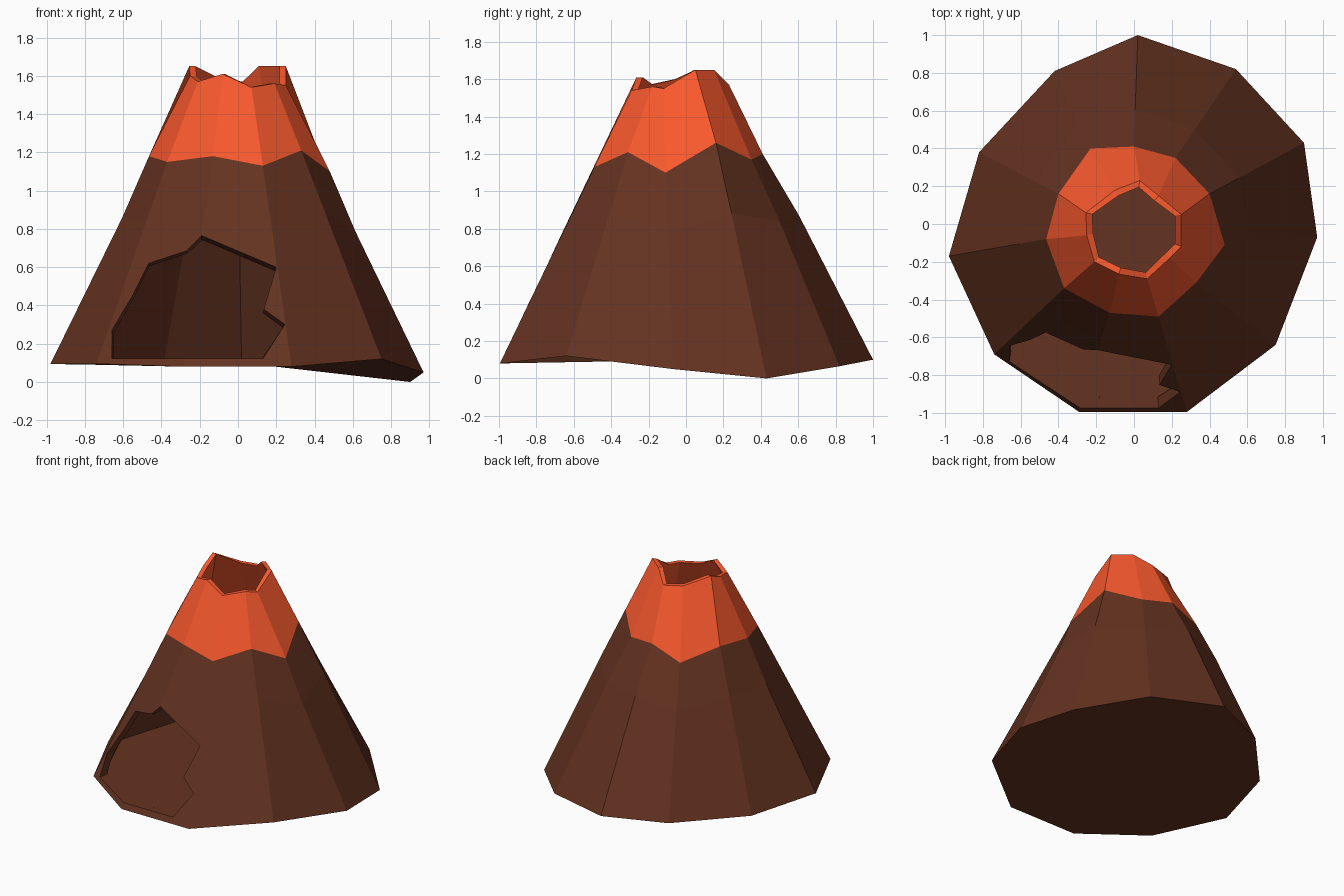
import bpy, bmesh
from mathutils import Vector

if "Cube" in bpy.data.objects:
    bpy.data.objects.remove(bpy.data.objects["Cube"])

# Matching 11-sided rings, clockwise from the back
BASE = [(.02, 1, .10), (.54, .82, .065), (.90, .43, 0), (.97, -.07, .05), (.75, -.64, .12),
        (.28, -.995, .08), (-.29, -.995, .08), (-.74, -.69, .095), (-.98, -.17, .095),
        (-.82, .38, .09), (-.42, .81, .09)]
BAND = [(0, .41, 1.20), (.22, .35, 1.17), (.40, .16, 1.26), (.48, -.11, 1.10), (.33, -.31, 1.21),
        (.13, -.49, 1.13), (-.13, -.47, 1.18), (-.37, -.34, 1.15), (-.465, -.08, 1.18),
        (-.40, .16, 1.19), (-.23, .40, 1.11)]
TOP = [(.03, .23, 1.57), (.13, .15, 1.65), (.25, .05, 1.65), (.25, -.12, 1.55), (.19, -.18, 1.56),
       (.07, -.29, 1.54), (-.08, -.265, 1.61), (-.21, -.20, 1.57), (-.25, -.06, 1.60),
       (-.255, .06, 1.65), (-.10, .18, 1.58)]
BULGE = [1.03, 1.02, 1.01, .98, 1, 1, 1, 1, .98, 1, 1.02]
FLOOR_Z = .12


def material(name, color):
    m = bpy.data.materials.new(name)
    m.diffuse_color = color
    m.use_nodes = True
    m.node_tree.nodes["Principled BSDF"].inputs["Base Color"].default_value = m.diffuse_color
    return m


def inset(ring, d, z=None):
    out = []
    for x, y, h in ring:
        k = 1 - d / (x * x + y * y) ** .5
        out.append((x * k, y * k, h if z is None else z))
    return out


def loft(name, rings, mat=None, cap=True):
    bm = bmesh.new()
    loops = [[bm.verts.new(p) for p in r] for r in rings]
    n = len(loops[0])
    for a, b in zip(loops, loops[1:]):
        for i in range(n):
            j = (i + 1) % n
            bm.faces.new((a[i], b[i], b[j], a[j]))
    if cap:
        bm.faces.new(loops[0])
        bm.faces.new(loops[-1][::-1])
        bmesh.ops.recalc_face_normals(bm, faces=bm.faces[:])
    me = bpy.data.meshes.new(name)
    bm.to_mesh(me)
    bm.free()
    ob = bpy.data.objects.new(name, me)
    bpy.context.collection.objects.link(ob)
    if mat:
        me.materials.append(mat)
    return ob


rock = material("rock", (.13, .033, .015, 1))
lava = material("lava", (.95, .10, .027, 1))

# Hollow rock cone with a flat floor inside
mid = []
for a, b, k in zip(BASE, BAND, BULGE):
    p = Vector(a).lerp(Vector(b), .7)
    mid.append((p.x * k, p.y * k, p.z))
body = loft("rock_cone", [BASE, mid, BAND, inset(BAND, .045), inset(mid, .06),
                          inset(BASE, .08, FLOOR_Z)], rock)

# Orange crater cap: outer slope, jagged rim and inner wall
loft("lava_cap", [BAND, TOP, inset(TOP, .035), inset(BAND, .045)], lava, cap=False)

# Broken cave opening, cut square to the slope
HOLE = [(-.66, .122), (-.66, .28), (-.55, .47), (-.47, .635), (-.27, .70), (-.19, .765),
        (.20, .60), (.135, .38), (.245, .30), (.13, .122)]
surf, inner = [], []
for x, z in HOLE:
    y = -.99 + .47 * (z - .08) + .6 * max(0, -.27 - x)
    surf.append((x, y, z))
    low = z < .13
    inner.append(((x + .2) * .98 - .2, y + .07, z if low else z - .03))
front = [(x, -1.3, z) for x, y, z in surf]
back = [(x, -.3, z) for x, y, z in inner]
cutter = loft("cave_cutter", [front, surf, inner, back])
cutter.hide_render = True

mod = body.modifiers.new("cave", 'BOOLEAN')
mod.operation = 'DIFFERENCE'
mod.solver = 'EXACT'
mod.object = cutter
bpy.context.view_layer.objects.active = body
bpy.ops.object.modifier_apply(modifier=mod.name)
bpy.data.objects.remove(cutter)
